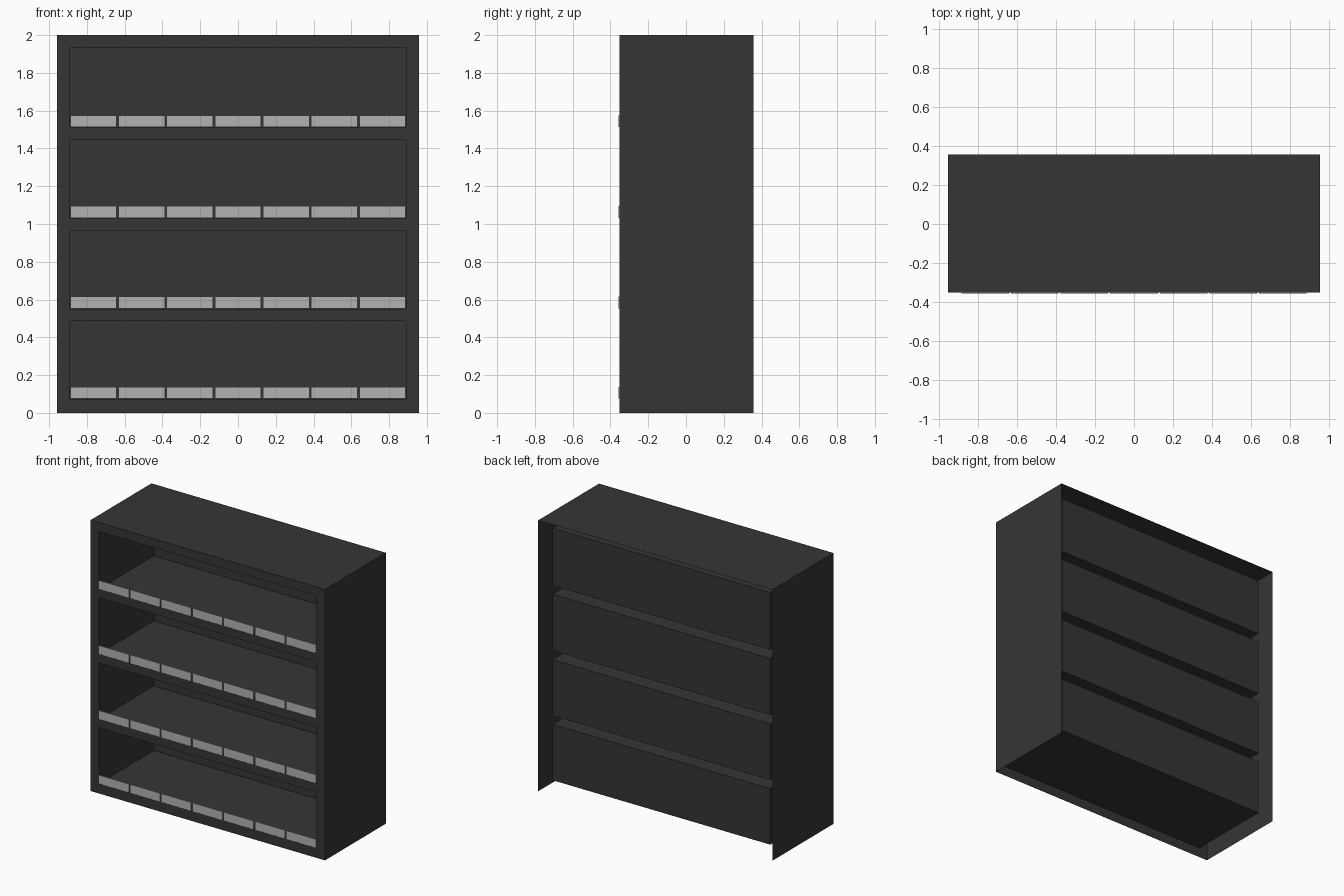
import bpy, bmesh

if "Cube" in bpy.data.objects:
    bpy.data.objects.remove(bpy.data.objects["Cube"])

W, IN = 0.957, 0.889               # outer and inner half widths
YF, YB, YI = -0.352, 0.357, 0.287  # front frame, rear edge, bay back
FLOORS = [0.073, 0.55, 1.03, 1.51]
CEILS = [0.486, 0.963, 1.446, 1.934]
TOP = 2.0


def material(name, c):
    m = bpy.data.materials.new(name)
    m.diffuse_color = (c, c, c, 1)
    m.use_nodes = True
    m.node_tree.nodes["Principled BSDF"].inputs["Base Color"].default_value = m.diffuse_color
    return m


def finish(name, bm, mat):
    me = bpy.data.meshes.new(name)
    bm.to_mesh(me)
    bm.free()
    me.materials.append(mat)
    ob = bpy.data.objects.new(name, me)
    bpy.context.collection.objects.link(ob)
    return ob


def quad(bm, *pts):
    bm.faces.new([bm.verts.new(p) for p in pts])


def front_rect(bm, x0, x1, z0, z1, y):
    quad(bm, (x0, y, z0), (x1, y, z0), (x1, y, z1), (x0, y, z1))


charcoal = material("charcoal", 0.036)
grey = material("light_grey", 0.45)

# outer shell: sides and top, open at the rear and underneath
bm = bmesh.new()
quad(bm, (W, YF, 0), (W, YB, 0), (W, YB, TOP), (W, YF, TOP))
quad(bm, (-W, YB, 0), (-W, YF, 0), (-W, YF, TOP), (-W, YB, TOP))
quad(bm, (-W, YF, TOP), (W, YF, TOP), (W, YB, TOP), (-W, YB, TOP))
finish("outer_shell", bm, charcoal)

# front frame: two uprights and the rails between bays
bm = bmesh.new()
front_rect(bm, -W, -IN, 0, TOP, YF)
front_rect(bm, IN, W, 0, TOP, YF)
for z0, z1 in zip([0] + CEILS, FLOORS + [TOP]):
    front_rect(bm, -IN, IN, z0, z1, YF)
finish("front_frame", bm, charcoal)

# shelf bays: five-sided thin boxes open to the front
for i, (z0, z1) in enumerate(zip(FLOORS, CEILS)):
    bm = bmesh.new()
    front_rect(bm, -IN, IN, z0, z1, YI)
    quad(bm, (-IN, YF, z0), (IN, YF, z0), (IN, YI, z0), (-IN, YI, z0))
    quad(bm, (-IN, YI, z1), (IN, YI, z1), (IN, YF, z1), (-IN, YF, z1))
    quad(bm, (-IN, YF, z0), (-IN, YI, z0), (-IN, YI, z1), (-IN, YF, z1))
    quad(bm, (IN, YI, z0), (IN, YF, z0), (IN, YF, z1), (IN, YI, z1))
    finish(f"shelf_bay_{i + 1}", bm, charcoal)

# label strips: seven thin plates along each shelf edge
N, GAP = 7, 0.010
PITCH = (2 * 0.887 + GAP) / N
for i, z0 in enumerate(FLOORS):
    bm = bmesh.new()
    for k in range(N):
        r = bmesh.ops.create_cube(bm, size=1)["verts"]
        bmesh.ops.scale(bm, vec=(PITCH - GAP, 0.006, 0.062), verts=r)
        x = -0.887 + k * PITCH + (PITCH - GAP) / 2
        bmesh.ops.translate(bm, vec=(x, -0.354, z0 + 0.034), verts=r)
    finish(f"label_strips_{i + 1}", bm, grey)
